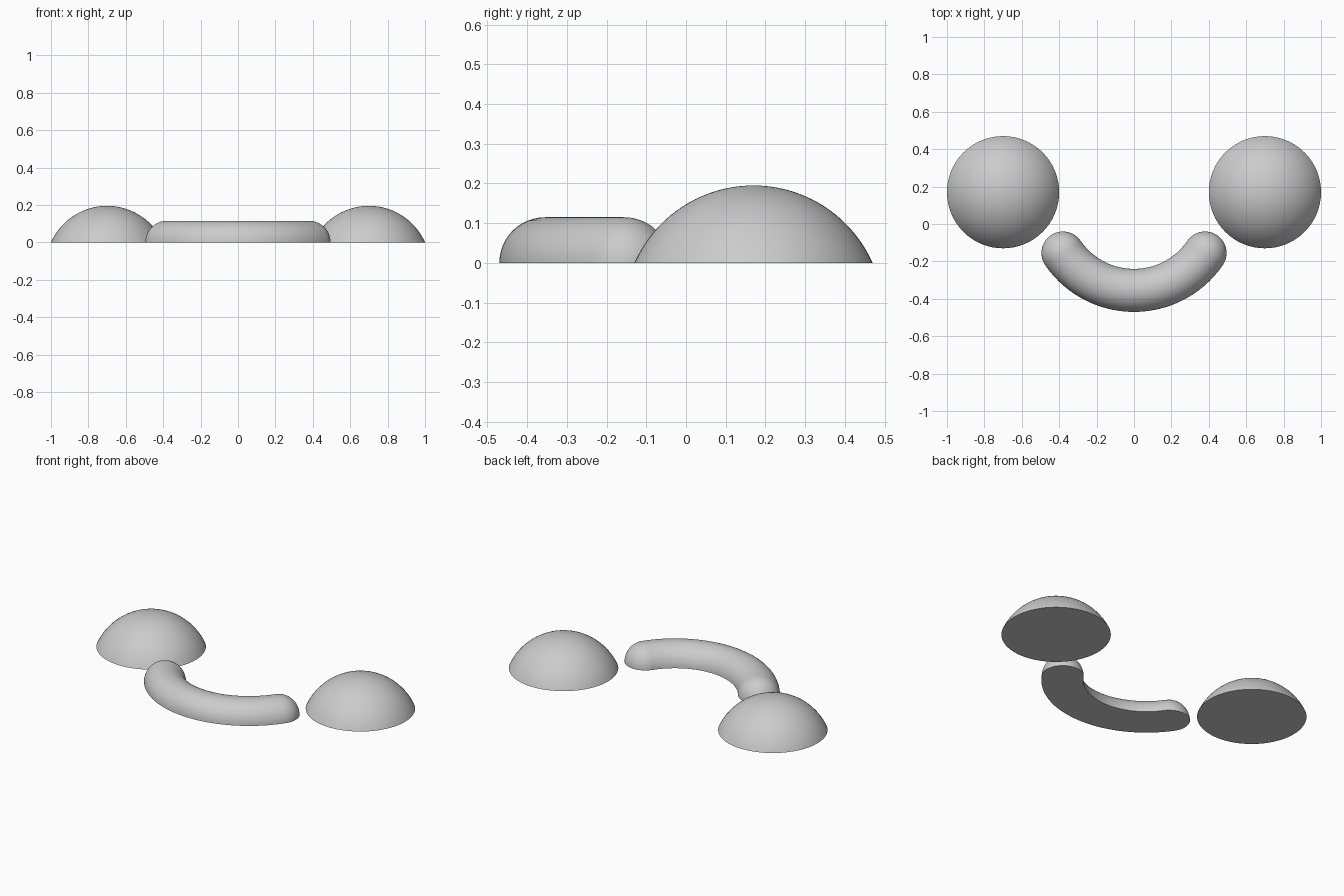
import bpy
import bmesh
from math import sin, cos, pi, asin, acos, radians
from mathutils import Vector

cube = bpy.data.objects.get("Cube")
if cube:
    bpy.data.objects.remove(cube, do_unlink=True)

grey = bpy.data.materials.new("light grey")
grey.use_nodes = True
colour = (0.6, 0.6, 0.6, 1)
grey.diffuse_color = colour
grey.node_tree.nodes["Principled BSDF"].inputs["Base Color"].default_value = colour


def finish(bm, name):
    """Turn a bmesh into a smooth object with a crisp base edge."""
    bmesh.ops.remove_doubles(bm, verts=bm.verts, dist=0.0001)
    bmesh.ops.recalc_face_normals(bm, faces=bm.faces)
    mesh = bpy.data.meshes.new(name)
    bm.to_mesh(mesh)
    bm.free()
    mesh.materials.append(grey)
    obj = bpy.data.objects.new(name, mesh)
    bpy.context.collection.objects.link(obj)
    bpy.ops.object.select_all(action="DESELECT")
    obj.select_set(True)
    bpy.context.view_layer.objects.active = obj
    bpy.ops.object.shade_smooth_by_angle(angle=radians(40))
    return obj


def dome(name, x, y, base, height):
    """Spherical cap with a flat underside."""
    radius = (base ** 2 + height ** 2) / (2 * height)
    sweep = acos((radius - height) / radius)
    steps = 20
    bm = bmesh.new()
    profile = [bm.verts.new((radius * sin(sweep * i / steps), 0,
                             height - radius + radius * cos(sweep * i / steps)))
               for i in range(steps + 1)]
    edges = [bm.edges.new(pair) for pair in zip(profile, profile[1:])]
    bmesh.ops.spin(bm, geom=profile + edges, cent=(0, 0, 0), axis=(0, 0, 1),
                   angle=2 * pi, steps=64, use_merge=True)
    bmesh.ops.remove_doubles(bm, verts=bm.verts, dist=0.0001)
    bmesh.ops.holes_fill(bm, edges=[e for e in bm.edges if e.is_boundary], sides=0)
    finish(bm, name).location = (x, y, 0)


def curved_bar(name, centre_y, arc_radius, half_angle, tube):
    """Half-round bar swept along an arc, with rounded ends."""
    arc_steps, cap_steps, sides = 48, 12, 24
    # Each station holds the arc angle, overshoot along the tangent, and radius
    stations = [(half_angle * (2 * i / arc_steps - 1), 0, tube)
                for i in range(arc_steps + 1)]
    for i in range(1, cap_steps + 1):
        t = pi / 2 * i / cap_steps
        stations.insert(0, (-half_angle, -tube * sin(t), tube * cos(t)))
        stations.append((half_angle, tube * sin(t), tube * cos(t)))
    bm = bmesh.new()
    rings = []
    for angle, along, radius in stations:
        outward = Vector((sin(angle), -cos(angle), 0))
        tangent = Vector((cos(angle), sin(angle), 0))
        centre = Vector((0, centre_y, 0)) + outward * arc_radius + tangent * along
        rings.append([bm.verts.new(centre + outward * radius * cos(pi * k / sides)
                                   + Vector((0, 0, radius * sin(pi * k / sides))))
                      for k in range(sides + 1)])
    for a, b in zip(rings, rings[1:]):
        for k in range(sides + 1):
            n = (k + 1) % (sides + 1)
            bm.faces.new((a[k], a[n], b[n], b[k]))
    finish(bm, name)


# Pair of domes
for side, x in (("right", -0.7), ("left", 0.7)):
    dome(side + "_eye_dome", x, 0.17, 0.3, 0.195)

# Smiling bar between them
curved_bar("smile_bar", 0.106, 0.461, asin(0.38 / 0.461), 0.115)
